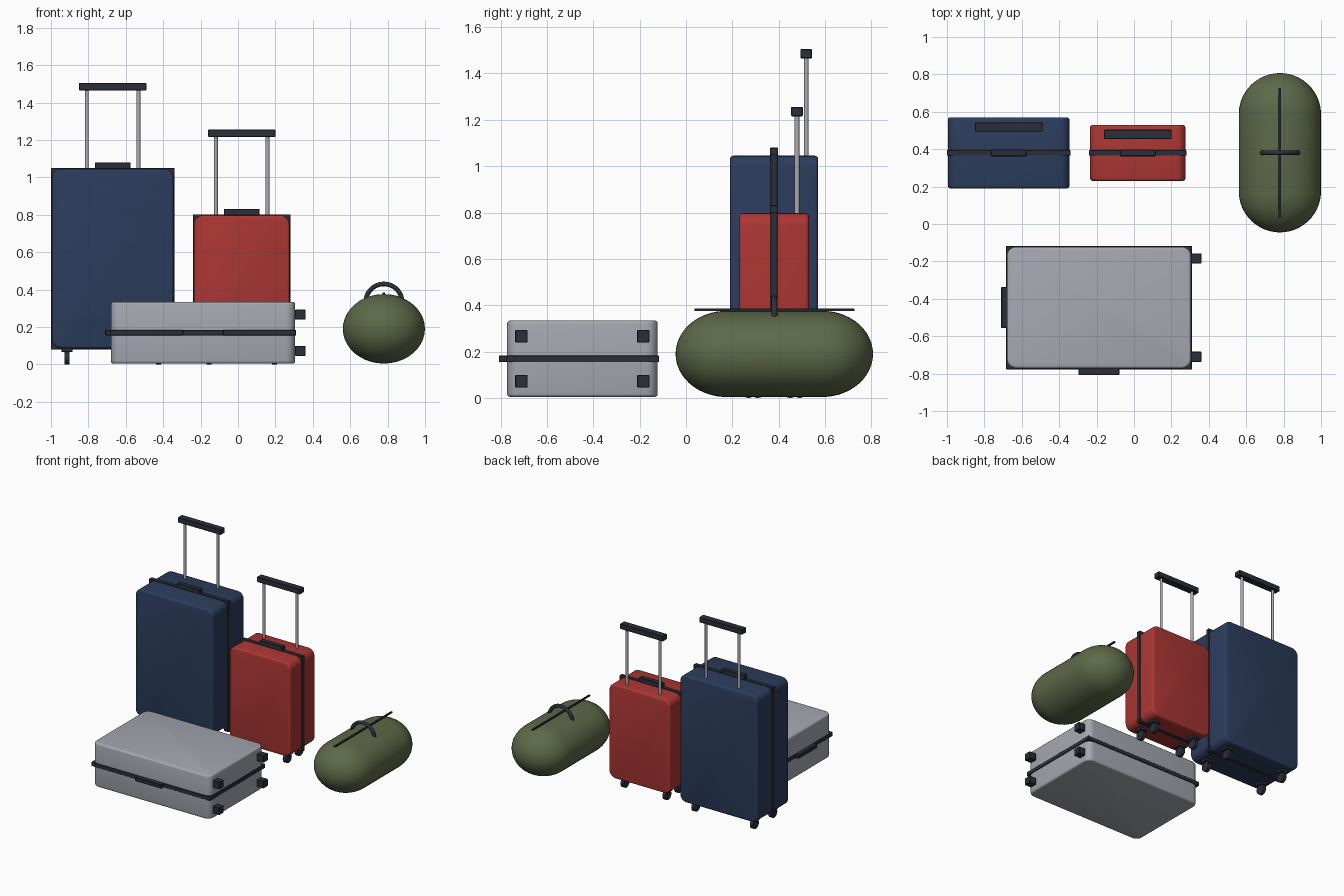
import bpy
import bmesh
import math
from mathutils import Matrix, Vector

cube = bpy.data.objects.get("Cube")
if cube:
    bpy.data.objects.remove(cube, do_unlink=True)


def material(name, rgb, metallic=0.0):
    mat = bpy.data.materials.new(name)
    mat.use_nodes = True
    mat.diffuse_color = (*rgb, 1)
    shader = mat.node_tree.nodes["Principled BSDF"]
    shader.inputs["Base Color"].default_value = (*rgb, 1)
    shader.inputs["Metallic"].default_value = metallic
    shader.inputs["Roughness"].default_value = 0.5
    return mat


NAVY = material("navy_shell", (0.025, 0.046, 0.11))
RED = material("red_shell", (0.41, 0.038, 0.034))
SILVER = material("silver_shell", (0.38, 0.39, 0.44))
OLIVE = material("olive_canvas", (0.11, 0.14, 0.065))
DARK = material("dark_plastic", (0.025, 0.028, 0.042))
STEEL = material("brushed_steel", (0.42, 0.42, 0.45))


def finish(name, bm, mat, location=(0, 0, 0)):
    mesh = bpy.data.meshes.new(name)
    bm.to_mesh(mesh)
    bm.free()
    mesh.materials.append(mat)
    obj = bpy.data.objects.new(name, mesh)
    obj.location = location
    bpy.context.collection.objects.link(obj)
    bpy.ops.object.select_all(action="DESELECT")
    bpy.context.view_layer.objects.active = obj
    obj.select_set(True)
    bpy.ops.object.shade_smooth_by_angle(angle=math.radians(35))
    return obj


def box_mesh(size):
    bm = bmesh.new()
    bmesh.ops.create_cube(bm, size=1)
    bmesh.ops.scale(bm, vec=size, verts=bm.verts)
    return bm


def box(name, center, size, mat=DARK, bevel=0.003):
    bm = box_mesh(size)
    bmesh.ops.bevel(bm, geom=bm.edges[:], offset=bevel, segments=1, affect="EDGES")
    return finish(name, bm, mat, center)


def cylinder(name, center, radius, length, axis, mat):
    bm = bmesh.new()
    turn = Matrix.Rotation(math.pi / 2, 4, "Y") if axis == "X" else Matrix()
    bmesh.ops.create_cone(bm, cap_ends=True, segments=20, radius1=radius,
                          radius2=radius, depth=length, matrix=turn)
    return finish(name, bm, mat, center)


def shell(name, center, size, axis, mat):
    """Box with broad corners around one axis and a fine roll on its two faces."""
    bm = box_mesh(size)

    def along(edge):
        d = edge.verts[0].co - edge.verts[1].co
        return abs(d[axis]) > 0.01

    bmesh.ops.bevel(bm, geom=[e for e in bm.edges if along(e)], offset=0.05,
                    segments=6, profile=0.5, affect="EDGES")
    bmesh.ops.bevel(bm, geom=[e for e in bm.edges if not along(e)], offset=0.014,
                    segments=3, profile=0.5, affect="EDGES")
    return finish(name, bm, mat, center)


def seam_band(name, center, size, axis):
    """Thin plate between the two half shells, standing just proud of them."""
    band = Vector(size) + Vector((0.01, 0.01, 0.01))
    band[axis] = 0.03
    return box(name, center, band, bevel=0.002)


def trolley_case(label, x, y, width, depth, top, handle_top, mat):
    bottom = 0.085
    size = (width, depth, top - bottom)
    center = (x, y, (top + bottom) / 2)
    shell(label + "_shell", center, size, 1, mat)
    seam_band(label + "_seam_band", center, size, 1)
    box(label + "_carry_handle", (x, y, top + 0.017), (0.19, 0.036, 0.036))

    # Telescopic handle
    handle_y = y + depth / 2 - 0.051
    for side, sx in (("left", 1), ("right", -1)):
        cylinder(f"{label}_{side}_rod", (x + sx * 0.138, handle_y, (top + handle_top) / 2 - 0.02),
                 0.01, handle_top - top, "Z", STEEL)
    box(label + "_grip", (x, handle_y, handle_top - 0.02), (0.36, 0.05, 0.04))

    # Four casters
    for side, sx in (("left", 1), ("right", -1)):
        for end, sy in (("front", -1), ("back", 1)):
            wx = x + sx * (width / 2 - 0.08)
            wy = y + sy * (depth / 2 - 0.08)
            box(f"{label}_{end}_{side}_bracket", (wx, wy, 0.078), (0.06, 0.06, 0.026))
            cylinder(f"{label}_{end}_{side}_wheel", (wx, wy, 0.036), 0.036, 0.026, "X", DARK)


trolley_case("large_case", -0.67, 0.38, 0.65, 0.38, 1.045, 1.505, NAVY)
trolley_case("cabin_case", 0.02, 0.38, 0.51, 0.30, 0.797, 1.255, RED)

# Case lying flat
flat_center = Vector((-0.187, -0.447, 0.169))
flat_size = Vector((0.985, 0.65, 0.33))
shell("flat_case_shell", flat_center, flat_size, 2, SILVER)
seam_band("flat_case_seam_band", flat_center, flat_size, 2)
box("flat_case_side_handle", flat_center + Vector((0, -0.342, 0)), (0.22, 0.036, 0.03))
box("flat_case_top_handle", flat_center + Vector((-0.505, 0, 0)), (0.036, 0.22, 0.03))
for side, sy in (("front", -1), ("back", 1)):
    for level, sz in (("lower", -1), ("upper", 1)):
        box(f"flat_case_{side}_{level}_foot",
            flat_center + Vector((0.52, sy * 0.263, sz * 0.097)), (0.056, 0.054, 0.054))

# Duffel bag: a sphere stretched at its middle band, slightly flattened
bag = Vector((0.78, 0.381, 0.19))
bm = bmesh.new()
bmesh.ops.create_uvsphere(bm, u_segments=40, v_segments=25, radius=1,
                          matrix=Matrix.Rotation(math.pi / 2, 4, "X"))
for v in bm.verts:
    half = math.copysign(0.206, v.co.y)
    v.co = (v.co.x * 0.22, v.co.y * 0.22 + half, v.co.z * 0.186)
finish("duffel_body", bm, OLIVE, bag)
box("duffel_zip", bag + Vector((0, 0, 0.19)), (0.014, 0.69, 0.01), bevel=0.001)

# Duffel handle arch
curve = bpy.data.curves.new("duffel_handle", "CURVE")
curve.dimensions = "3D"
curve.bevel_depth = 0.013
curve.bevel_resolution = 3
curve.use_fill_caps = True
arch = curve.splines.new("POLY")
steps = 24
arch.points.add(steps)
for i, point in enumerate(arch.points):
    a = math.pi * i / steps
    point.co = (0.097 * math.cos(a), 0, 0.097 * math.sin(a), 1)
curve.materials.append(DARK)
handle = bpy.data.objects.new("duffel_handle", curve)
handle.location = bag + Vector((0, 0, 0.143))
bpy.context.collection.objects.link(handle)
